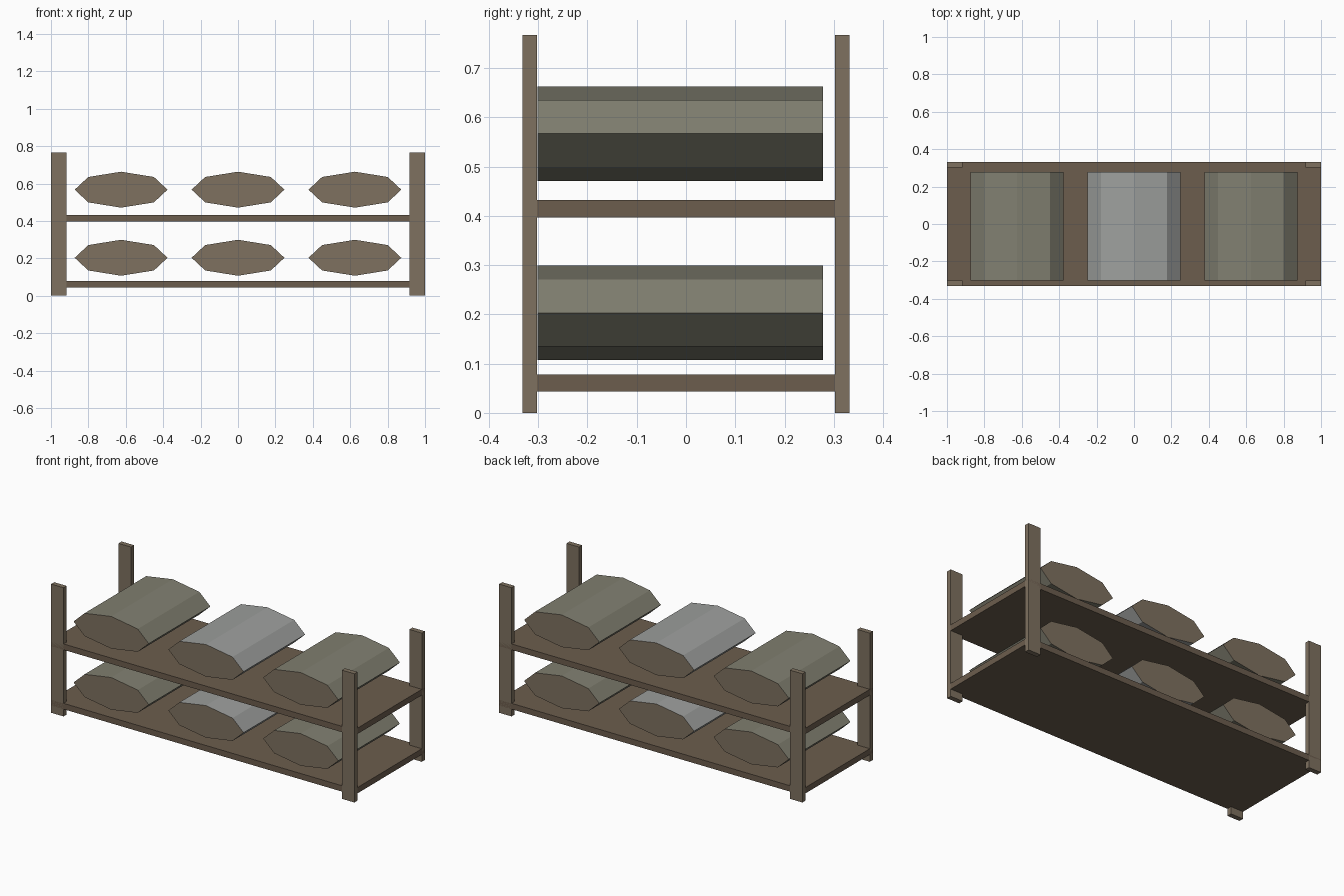
import bpy
import bmesh
import math

if "Cube" in bpy.data.objects:
    bpy.data.objects.remove(bpy.data.objects["Cube"])


def material(name, rgb):
    m = bpy.data.materials.new(name)
    m.diffuse_color = (*rgb, 1)
    m.use_nodes = True
    m.node_tree.nodes["Principled BSDF"].inputs["Base Color"].default_value = m.diffuse_color
    return m


POST = material("post_wood", (0.21, 0.165, 0.115))
SHELF = material("shelf_wood", (0.15, 0.11, 0.075))
OLIVE = material("olive_cloth", (0.22, 0.215, 0.165))
GREY = material("grey_cloth", (0.34, 0.35, 0.34))


def finish(name, bm, mats):
    bmesh.ops.recalc_face_normals(bm, faces=bm.faces)
    me = bpy.data.meshes.new(name)
    bm.to_mesh(me)
    bm.free()
    for m in mats:
        me.materials.append(m)
    ob = bpy.data.objects.new(name, me)
    bpy.context.collection.objects.link(ob)
    return ob


def box(name, lo, hi, mat):
    bm = bmesh.new()
    bmesh.ops.create_cube(bm, size=1)
    for v in bm.verts:
        v.co = [a + (b - a) * (c + 0.5) for a, b, c in zip(lo, hi, v.co)]
    return finish(name, bm, [mat])


def bundle(name, x, z, mat, rx=0.248, rz=0.096, y0=-0.302, y1=0.278):
    # Flattened eight-sided roll with separately coloured ends
    bm = bmesh.new()
    angles = [i * math.pi / 4 for i in range(8)]
    rings = [[bm.verts.new((x + rx * math.cos(a), y, z + rz * math.sin(a)))
              for a in angles] for y in (y0, y1)]
    for ring in rings:
        bm.faces.new(ring).material_index = 1
    for i in range(8):
        j = (i + 1) % 8
        bm.faces.new((rings[0][i], rings[0][j], rings[1][j], rings[1][i]))
    return finish(name, bm, [mat, POST])


# Corner posts
for sx, side in ((-1, "left"), (1, "right")):
    for sy, end in ((-1, "front"), (1, "back")):
        x, y = sorted((sx, sx * 0.918)), sorted((sy * 0.332, sy * 0.303))
        box(f"{end}_{side}_post", (x[0], y[0], 0), (x[1], y[1], 0.767), POST)

# Shelves and the bundles above them
for level, z in (("lower", 0.043), ("upper", 0.397)):
    box(f"{level}_shelf", (-1, -0.332, z), (1, 0.332, z + 0.035), SHELF)
    zc = 0.203 if level == "lower" else 0.567
    for side, x, mat in (("left", -0.625, OLIVE), ("middle", 0, GREY), ("right", 0.625, OLIVE)):
        bundle(f"{level}_{side}_bundle", x, zc, mat)
